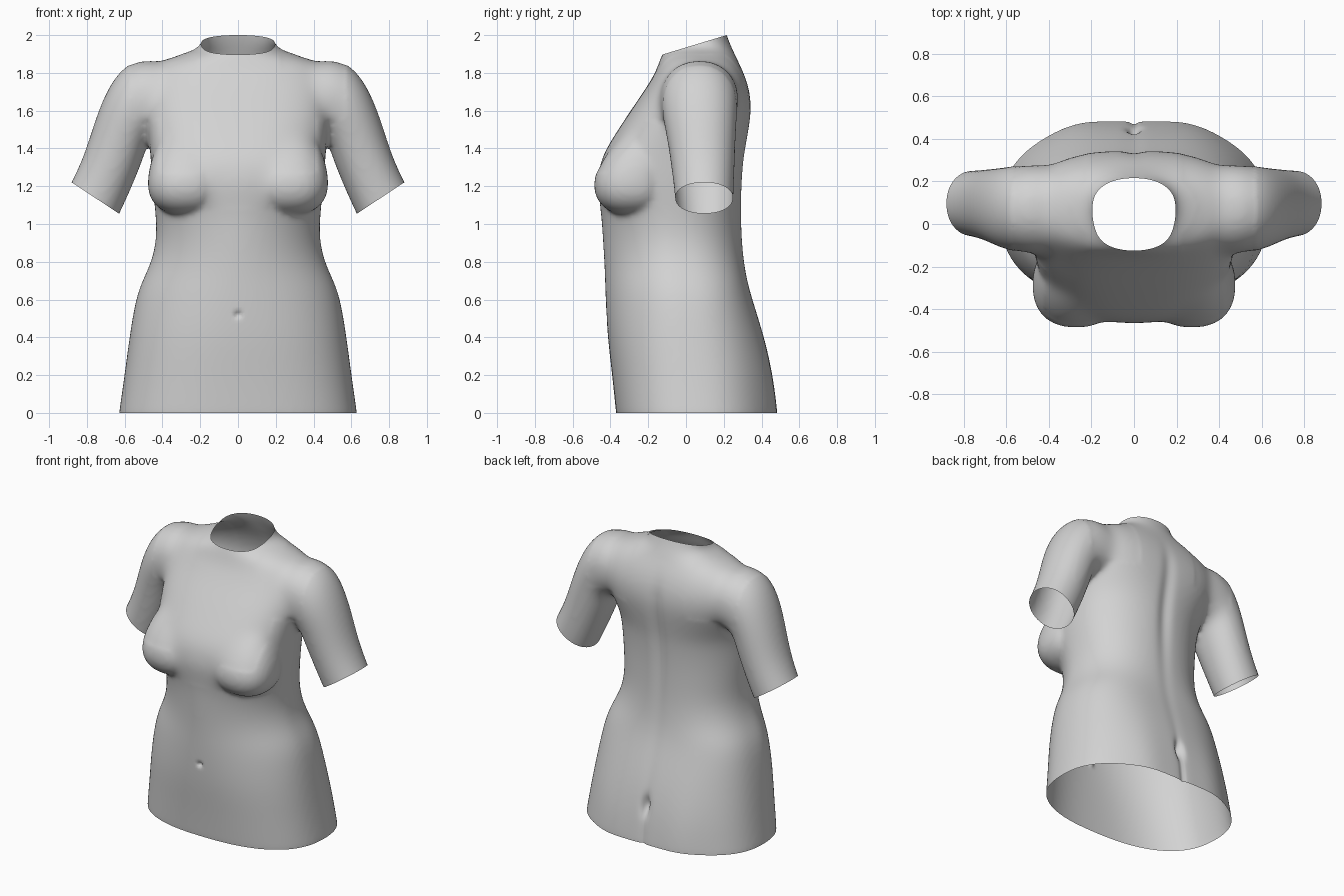
import bpy, bmesh, math
from mathutils import Vector

if "Cube" in bpy.data.objects:
    bpy.data.objects.remove(bpy.data.objects["Cube"])

skin = bpy.data.materials.new("plain grey")
skin.diffuse_color = (0.65, 0.65, 0.65, 1)
skin.use_nodes = True
skin.node_tree.nodes["Principled BSDF"].inputs["Base Color"].default_value = skin.diffuse_color

bm = bmesh.new()


def loft(rings):
    """Skin a list of point rings into a closed tube."""
    loops = [[bm.verts.new(p) for p in ring] for ring in rings]
    n = len(loops[0])
    faces = [bm.faces.new(loops[0][::-1]), bm.faces.new(loops[-1])]
    for a, b in zip(loops, loops[1:]):
        for i in range(n):
            j = (i + 1) % n
            faces.append(bm.faces.new((a[i], a[j], b[j], b[i])))
    bmesh.ops.recalc_face_normals(bm, faces=faces)


def signed_pow(v, e):
    return math.copysign(abs(v) ** e, v)


def oval(n, back, front):
    """Unit superellipse points with separate back and front squareness."""
    for i in range(n):
        a = 2 * math.pi * i / n
        c, s = math.cos(a), math.sin(a)
        power = back if s >= 0 else front
        yield signed_pow(c, 2 / power), signed_pow(s, 2 / power)


# Trunk: height, half width, front y, back y, back and front squareness
trunk = [
    (-0.12, 0.65, -0.36, 0.495, 2.3, 2.5), (0.0, 0.632, -0.372, 0.486, 2.3, 2.5),
    (0.2, 0.603, -0.392, 0.462, 2.35, 2.4), (0.4, 0.577, -0.417, 0.418, 2.4, 2.25),
    (0.6, 0.545, -0.427, 0.353, 2.65, 2.0), (0.7, 0.508, -0.43, 0.326, 2.7, 1.9),
    (0.8, 0.459, -0.434, 0.309, 2.45, 1.85), (0.93, 0.43, -0.442, 0.298, 2.3, 1.85),
    (1.08, 0.44, -0.452, 0.296, 2.25, 1.95), (1.2, 0.455, -0.475, 0.299, 2.2, 2.4),
    (1.32, 0.462, -0.46, 0.307, 2.2, 2.7), (1.4, 0.468, -0.424, 0.318, 2.25, 2.7),
    (1.5, 0.482, -0.36, 0.335, 2.5, 2.7), (1.6, 0.497, -0.295, 0.348, 2.8, 2.7),
    (1.7, 0.505, -0.225, 0.341, 2.8, 2.6), (1.79, 0.495, -0.168, 0.312, 2.5, 2.5),
    (1.85, 0.45, -0.145, 0.282, 2.2, 2.2), (1.885, 0.35, -0.132, 0.265, 2.1, 2.0),
    (1.918, 0.235, -0.117, 0.25, 2.1, 1.9), (1.95, 0.193, -0.107, 0.235, 2.2, 1.9),
    (2.0, 0.186, -0.102, 0.215, 2.2, 1.9), (2.12, 0.18, -0.10, 0.18, 2.2, 1.9),
]
rings = []
for z, w, f, b, p, q in trunk:
    mid = f + (b - f) * (0.6 if z > 1.9 else 0.5)
    rings.append([(w * c, mid + s * (b - mid if s > 0 else mid - f), z)
                  for c, s in oval(36, p, q)])
loft(rings)

# Arms: outer edge (x, z), inner edge (x, z), front y, back y
arm = [
    ((0.34, 1.865), (0.26, 1.48), -0.13, 0.275),
    ((0.53, 1.885), (0.38, 1.46), -0.145, 0.285),
    ((0.635, 1.808), (0.44, 1.46), -0.135, 0.278),
    ((0.708, 1.685), (0.475, 1.43), -0.122, 0.27),
    ((0.765, 1.53), (0.495, 1.36), -0.10, 0.265),
    ((0.813, 1.37), (0.55, 1.22), -0.078, 0.258),
    ((0.882, 1.22), (0.626, 1.05), -0.058, 0.253),
    ((0.952, 1.10), (0.70, 0.91), -0.052, 0.247),
]
for side in (1, -1):
    loft([[(side * ((ox + ix) / 2 + (ox - ix) / 2 * c),
            (f + b) / 2 + (b - f) / 2 * s,
            (oz + iz) / 2 + (oz - iz) / 2 * c) for c, s in oval(20, 2.1, 2.1)]
          for (ox, oz), (ix, iz), f, b in arm])

    # Bust form: rounded below, drawn out into the chest above
    ball = bmesh.ops.create_uvsphere(bm, u_segments=24, v_segments=16, radius=1)["verts"]
    for v in ball:
        x, y, z = (signed_pow(k, 0.85) for k in v.co)
        up = max(z, 0) ** 2
        v.co = (side * (0.272 - 0.03 * up + 0.208 * x),
                -0.285 + 0.205 * y + 0.16 * up, 1.22 + 0.175 * z + 0.2 * up)

mesh = bpy.data.meshes.new("torso")
bm.to_mesh(mesh)
bm.free()
torso = bpy.data.objects.new("torso", mesh)
bpy.context.collection.objects.link(torso)

# Blend the parts into one skin
sub = torso.modifiers.new("round", 'SUBSURF')
sub.levels = 2
fuse = torso.modifiers.new("fuse", 'REMESH')
fuse.mode = 'VOXEL'
fuse.voxel_size = 0.015
relax = torso.modifiers.new("relax", 'SMOOTH')
relax.factor = 0.5
relax.iterations = 8
skinned = bpy.data.meshes.new_from_object(
    torso.evaluated_get(bpy.context.evaluated_depsgraph_get()))
torso.modifiers.clear()
torso.data = skinned

bm = bmesh.new()
bm.from_mesh(skinned)


def bump(d, width):
    return math.exp(-(d / width) ** 2)


# Soften where shoulders, upper chest and cleavage run into each other
def is_soft(p):
    shoulder = p.z > 1.55 and 0.22 < abs(p.x) < 0.57 and p.z < 1.9
    chest = p.y < -0.1 and 1.27 < p.z < 1.75 and abs(p.x) < 0.42
    cleavage = p.y < -0.3 and 1.08 < p.z < 1.5 and abs(p.x) < 0.17
    return shoulder or chest or cleavage


soft = [v for v in bm.verts if is_soft(v.co)]
for _ in range(30):
    bmesh.ops.smooth_vert(bm, verts=soft, factor=0.5,
                          use_axis_x=True, use_axis_y=True, use_axis_z=True)

# Spine furrow, seat fullness and cleft, navel
for v in bm.verts:
    x, y, z = v.co
    if y > 0.15 and z < 1.85:
        depth = 0.004 + 0.014 * bump(z - 1.35, 0.35)
        v.co.y -= depth * bump(x, 0.045) * min(1, (1.85 - z) / 0.2)
        v.co.y += 0.014 * bump(abs(x) - 0.27, 0.14) * bump(z - 0.05, 0.35)
        v.co.y -= 0.04 * bump(x, 0.025) * bump(z - 0.24, 0.06)
        v.co.y -= 0.012 * bump(x, 0.015) * bump(z, 0.25)
    elif y < -0.15:
        v.co.y += 0.025 * bump(math.hypot(x, z - 0.52), 0.015)


def open_end(point, normal, keep=lambda c: True):
    """Slice an end off and leave it open."""
    faces = [f for f in bm.faces if keep(f.calc_center_median())]
    geom = set(faces)
    for f in faces:
        geom.update(f.edges)
        geom.update(f.verts)
    bmesh.ops.bisect_plane(bm, geom=list(geom), plane_co=point,
                           plane_no=Vector(normal).normalized(), clear_outer=True)


open_end((0, 0, 0), (0, 0, -1))
open_end((0, 0.215, 2.0), (0, -0.10, 0.33), lambda c: c.z > 1.7 and abs(c.x) < 0.3)
for side in (1, -1):
    open_end((side * 0.88, 0, 1.22), (side * 0.165, 0, -0.25),
             lambda c: c.x * side > 0.56 and c.z > 0.8)

bm.to_mesh(skinned)
bm.free()
skinned.materials.clear()
skinned.materials.append(skin)
for p in skinned.polygons:
    p.use_smooth = True
    p.material_index = 0
